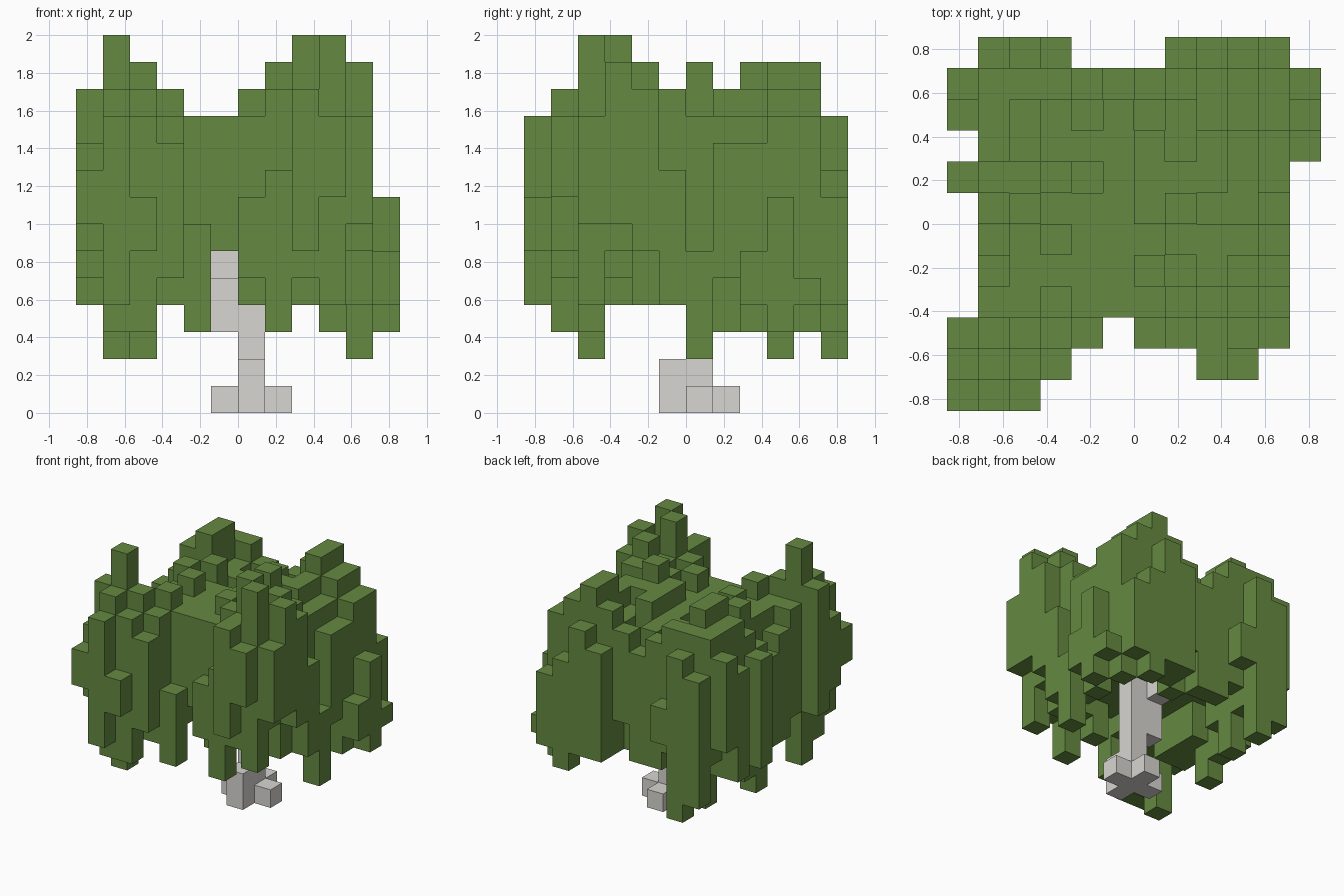
import bpy
import bmesh
import random

random.seed(7)
UNIT = 1 / 7

cube = bpy.data.objects.get("Cube")
if cube:
    bpy.data.objects.remove(cube, do_unlink=True)


def make_material(name, rgb):
    mat = bpy.data.materials.new(name)
    mat.use_nodes = True
    color = (*rgb, 1)
    mat.diffuse_color = color
    mat.node_tree.nodes["Principled BSDF"].inputs["Base Color"].default_value = color
    return mat


def build_blocks(name, cells, mat):
    """Outer skin of a set of unit blocks."""
    bm = bmesh.new()
    corners = {}

    def vert(point):
        if point not in corners:
            x, y, z = point
            corners[point] = bm.verts.new(((x - 6) * UNIT, (y - 6) * UNIT, z * UNIT))
        return corners[point]

    for cell in sorted(cells):
        for axis in range(3):
            u, v = (axis + 1) % 3, (axis + 2) % 3
            for side in (0, 1):
                neighbour = list(cell)
                neighbour[axis] += 2 * side - 1
                if tuple(neighbour) in cells:
                    continue
                loop = []
                for du, dv in ((0, 0), (1, 0), (1, 1), (0, 1)):
                    point = list(cell)
                    point[axis] += side
                    point[u] += du
                    point[v] += dv
                    loop.append(vert(tuple(point)))
                bm.faces.new(loop if side else loop[::-1])
    mesh = bpy.data.meshes.new(name)
    bm.to_mesh(mesh)
    bm.free()
    mesh.materials.append(mat)
    obj = bpy.data.objects.new(name, mesh)
    bpy.context.scene.collection.objects.link(obj)
    return obj


# Canopy plan, one row per step from front to back
PLAN = [
    "###.........",
    "####....##..",
    "#####.#####.",
    ".##########.",
    ".##########.",
    ".##########.",
    ".##########.",
    "###########.",
    ".###########",
    "############",
    "############",
    ".###...####.",
]
inside = {(i, j) for j, row in enumerate(PLAN) for i, c in enumerate(row) if c == "#"}

# Crown and hem limits across the width and the depth
top_x = [12, 14, 13, 12, 11, 11, 12, 13, 14, 14, 13, 8]
low_x = [4, 2, 2, 4, 3, 4, 4, 3, 4, 3, 2, 3]
top_y = [11, 12, 14, 14, 13, 12, 13, 12, 13, 13, 13, 11]
low_y = [4, 3, 2, 5, 4, 4, 2, 3, 3, 2, 3, 2]


def covered(i, j, reach):
    return all((i + a, j + b) in inside
               for a in range(-reach, reach + 1)
               for b in range(-reach, reach + 1) if abs(a) + abs(b) <= reach)


def limit_top(c):
    return min(top_x[c[0]], top_y[c[1]])


def limit_low(c):
    return max(low_x[c[0]], low_y[c[1]])


# Leaf columns: ragged rim, rounded shoulders, hollow underside
column = {}
for i, j in sorted(inside):
    high = min(limit_top((i, j)), 12)
    low = limit_low((i, j))
    if not covered(i, j, 1):
        high -= random.choice((1, 2, 2, 3))
        low += random.choice((0, 1, 1, 2))
    elif not covered(i, j, 2):
        high -= random.choice((0, 0, 1))
        low += random.choice((0, 1, 2))
    else:
        high -= random.choice((0, 0, 1))
        low = 6
    column[i, j] = [min(low, high - 2), high]

# Hanging strands on the front and the back
column.update({
    (0, 0): [7, 9], (1, 0): [4, 11], (2, 0): [6, 8], (0, 1): [6, 10],
    (0, 2): [5, 12], (1, 2): [2, 14], (2, 2): [5, 12], (4, 2): [3, 7],
    (6, 2): [5, 8], (6, 3): [4, 11], (7, 2): [3, 9], (8, 1): [6, 12],
    (9, 1): [8, 11], (9, 2): [4, 14], (10, 2): [7, 11],
    (5, 3): [6, 11], (5, 4): [6, 11],
})
column.update({
    (10, 6): [2, 6], (11, 8): [4, 6], (11, 9): [3, 8], (11, 10): [4, 5],
    (1, 11): [3, 10], (2, 11): [2, 11], (3, 11): [6, 8], (2, 9): [2, 13],
    (7, 11): [4, 10], (8, 11): [4, 11], (9, 11): [3, 9], (10, 11): [4, 8],
})

# Peaks and saddles of the crown
for height, spots in {
    14: [(8, 3)],
    13: [(9, 4), (10, 3), (7, 6), (2, 8), (8, 9), (8, 10)],
    12: [(1, 1), (8, 2), (9, 3), (8, 4), (10, 4), (9, 10), (1, 8), (1, 9), (2, 10), (3, 10)],
    11: [(2, 1), (3, 8), (3, 9), (7, 8), (7, 9), (9, 8), (10, 9), (10, 10),
         (4, 3), (4, 4), (5, 5), (6, 5), (4, 10), (6, 10), (5, 9)],
    10: [(10, 7), (10, 8), (5, 10), (6, 9)],
}.items():
    for spot in spots:
        column[spot][1] = height

# Let at least one column in every row and file reach its limit
for axis, tops, lows in ((0, top_x, low_x), (1, top_y, low_y)):
    for n in range(12):
        line = [c for c in sorted(inside) if c[axis] == n]
        if max(column[c][1] for c in line) < tops[n]:
            best = max(line, key=lambda c: (limit_top(c), covered(*c, 1), column[c][1]))
            column[best][1] = limit_top(best)
        if min(column[c][0] for c in line) > lows[n]:
            best = min((c for c in line if c not in ((5, 3), (5, 4))),
                       key=lambda c: (limit_low(c), covered(*c, 1), column[c][0]))
            column[best][0] = limit_low(best)

leaves = {(i, j, k) for (i, j), (low, high) in column.items() for k in range(low, high)}

# Trunk with root flares and a leaning upper stem
trunk = set()
for i, j, low, high in ((6, 6, 0, 6), (5, 6, 3, 5), (5, 7, 5, 6), (6, 5, 0, 2),
                        (5, 6, 0, 1), (7, 6, 0, 1), (6, 7, 0, 1)):
    trunk |= {(i, j, k) for k in range(low, high)}

build_blocks("canopy", leaves - trunk, make_material("leaf green", (0.13, 0.255, 0.053)))
build_blocks("trunk", trunk, make_material("pale bark", (0.69, 0.67, 0.64)))
